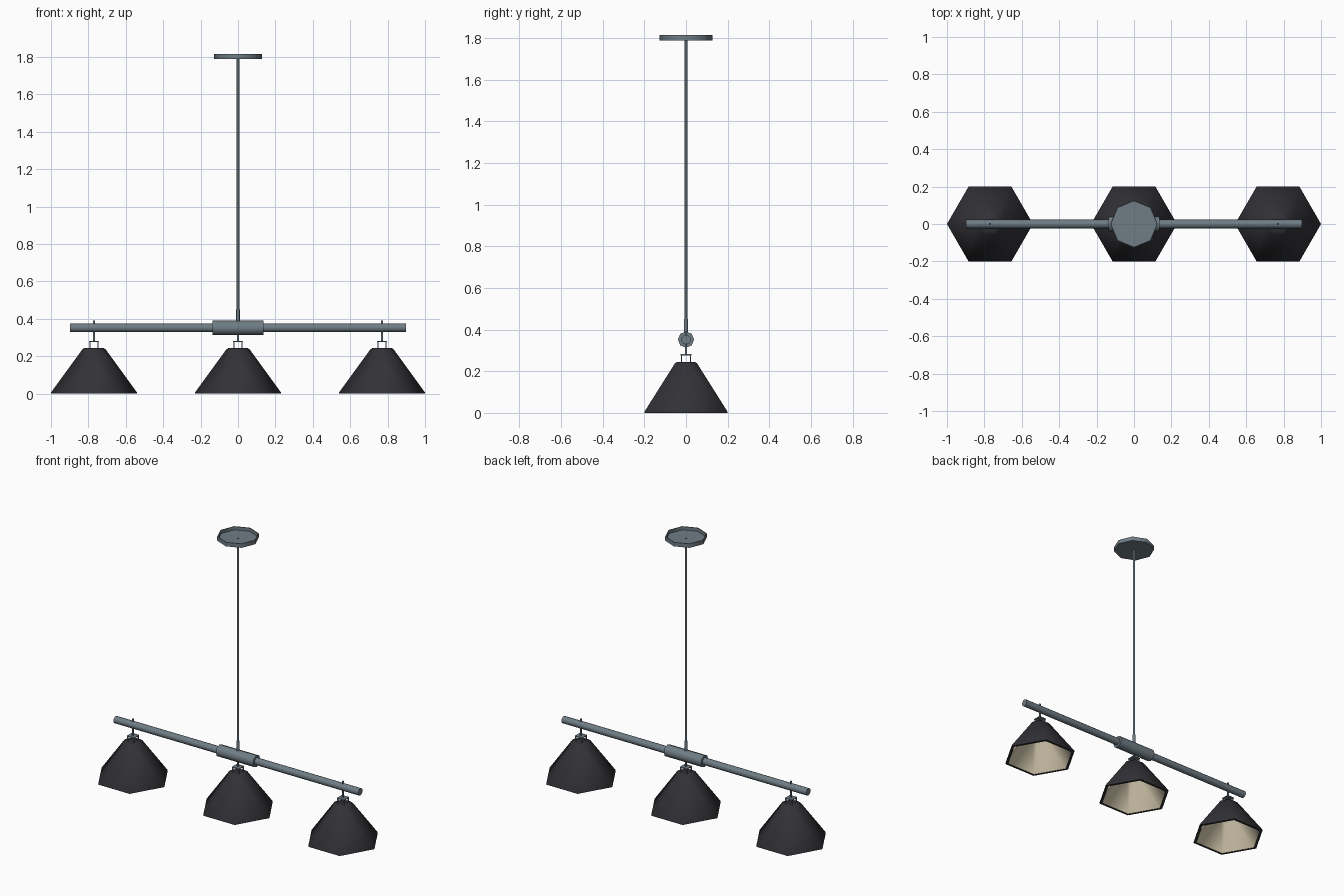
import bpy, bmesh, math
from mathutils import Matrix

if "Cube" in bpy.data.objects:
    bpy.data.objects.remove(bpy.data.objects["Cube"])


def material(name, rgb):
    m = bpy.data.materials.new(name)
    m.diffuse_color = (*rgb, 1)
    m.use_nodes = True
    m.node_tree.nodes["Principled BSDF"].inputs["Base Color"].default_value = m.diffuse_color
    return m


METAL = material("grey_metal", (0.16, 0.205, 0.235))
BLACK = material("shade_black", (0.032, 0.031, 0.037))
CREAM = material("shade_lining_cream", (0.70, 0.62, 0.45))


def finish(name, bm, mats):
    mesh = bpy.data.meshes.new(name)
    bm.to_mesh(mesh)
    bm.free()
    ob = bpy.data.objects.new(name, mesh)
    bpy.context.collection.objects.link(ob)
    for m in mats:
        mesh.materials.append(m)
    bpy.ops.object.select_all(action='DESELECT')
    ob.select_set(True)
    bpy.context.view_layer.objects.active = ob
    bpy.ops.object.shade_smooth_by_angle(angle=math.radians(55))
    return ob


def lathe(name, profile, sides, mats, x=0.0, lining_from=None, along_x=False):
    """Turn (radius, height) points; bands from lining_from on use slot 1."""
    bm = bmesh.new()
    rings = []
    for r, z in profile:
        if r == 0:
            rings.append([bm.verts.new((0, 0, z))] * sides)
        else:
            rings.append([bm.verts.new((r * math.cos(math.tau * i / sides),
                                        r * math.sin(math.tau * i / sides), z))
                          for i in range(sides)])
    for k in range(len(rings) - 1):
        a, b = rings[k], rings[k + 1]
        for i in range(sides):
            j = (i + 1) % sides
            vs = list(dict.fromkeys((a[i], a[j], b[j], b[i])))
            f = bm.faces.new(vs)
            if lining_from is not None and k >= lining_from:
                f.material_index = 1
    bmesh.ops.recalc_face_normals(bm, faces=bm.faces)
    if along_x:
        bm.transform(Matrix.Rotation(math.pi / 2, 4, 'Y'))
    ob = finish(name, bm, mats)
    ob.location.x = x
    return ob


def rod(name, r, z0, z1, sides=8, x=0.0):
    return lathe(name, [(0, z0), (r, z0), (r, z1), (0, z1)], sides, [METAL], x)


BAR_Z = 0.352

# Ceiling canopy: shallow dish open at the top
lathe("ceiling_canopy", [(0, 1.788), (0.127, 1.788), (0.127, 1.815),
                         (0.122, 1.815), (0.122, 1.793), (0, 1.793)], 8, [METAL])

# Hanging rod and its lower collar
rod("hanging_rod", 0.007, 0.38, 1.796)
rod("rod_collar", 0.010, 0.38, 0.45)

# Horizontal bar and centre sleeve
for name, r, half in (("cross_bar", 0.023, 0.897), ("centre_sleeve", 0.039, 0.136)):
    ob = lathe(name, [(0, -half), (r, -half), (r, half), (0, half)],
               8 if name == "centre_sleeve" else 12, [METAL], along_x=True)
    ob.location.z = BAR_Z

# Three lamps
for side, x in (("left", -0.77), ("middle", 0.0), ("right", 0.77)):
    # hexagonal shade, black outside and rim, cream inside
    lathe(side + "_shade",
          [(0, 0.245), (0.050, 0.245), (0.062, 0.237), (0.230, 0.006), (0.230, 0),
           (0.212, 0), (0.050, 0.228), (0, 0.228)],
          6, [BLACK, CREAM], x, lining_from=5)
    # stem through the bar
    rod(side + "_stem", 0.006, 0.275, 0.39 if x else 0.34, x=x)
    # open holder: four thin posts carrying a top plate
    bm = bmesh.new()
    for sx in (-1, 1):
        for sy in (-1, 1):
            bmesh.ops.create_cube(bm, size=1, matrix=Matrix.Translation(
                (sx * 0.022, sy * 0.022, 0.261)) @ Matrix.Diagonal((0.006, 0.006, 0.036, 1)))
    bmesh.ops.create_cube(bm, size=1, matrix=Matrix.Translation((0, 0, 0.279))
                          @ Matrix.Diagonal((0.052, 0.052, 0.006, 1)))
    finish(side + "_holder", bm, [METAL]).location.x = x
